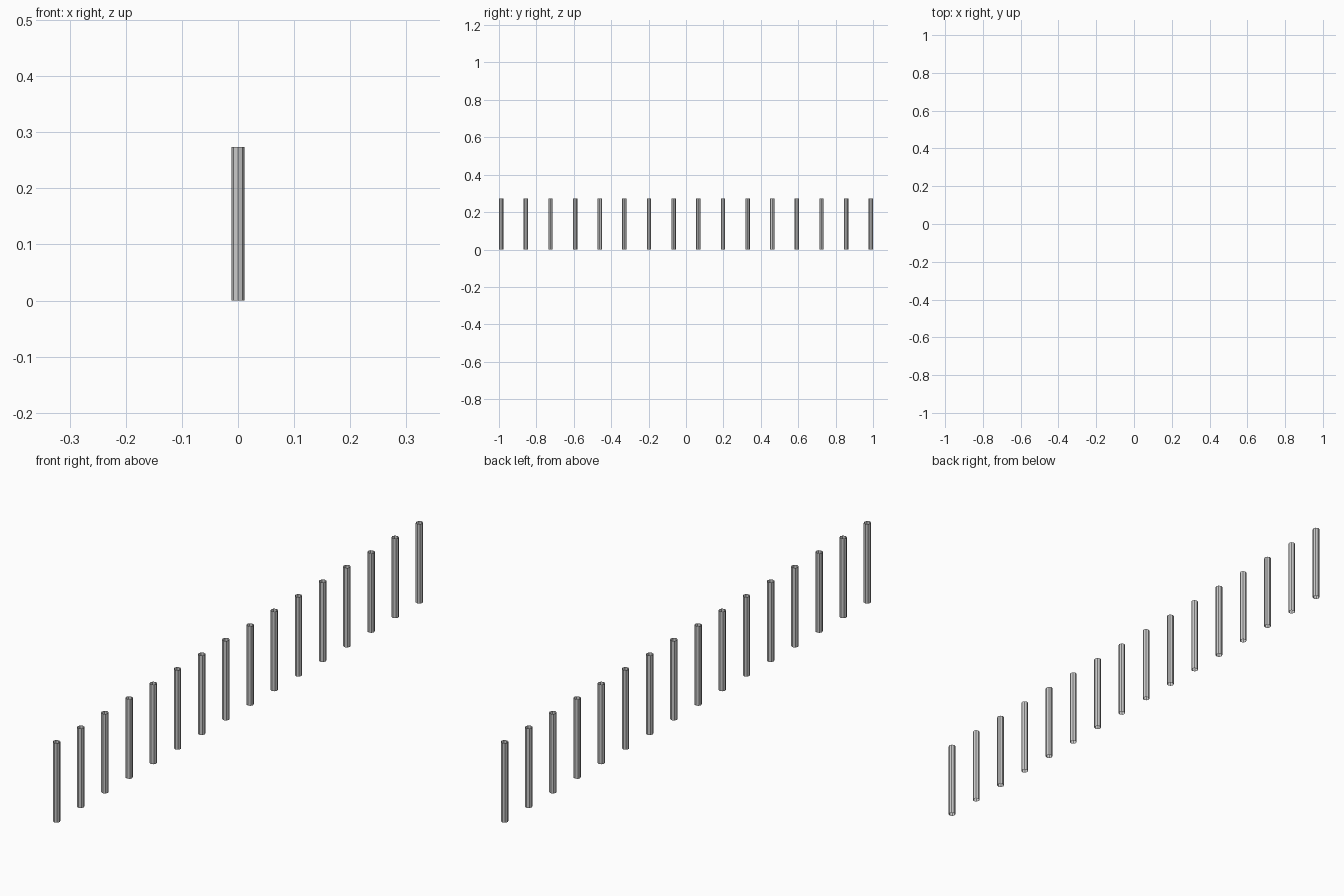
import bpy

if "Cube" in bpy.data.objects:
    bpy.data.objects.remove(bpy.data.objects["Cube"])

COUNT = 16        # posts in the row
RADIUS = 0.0118
HEIGHT = 0.274
END_Y = 1.0 - RADIUS


def add_post(index):
    """Open-ended eight-sided post standing on the ground."""
    y = -END_Y + 2 * END_Y * index / (COUNT - 1)
    bpy.ops.mesh.primitive_cylinder_add(
        vertices=8, radius=RADIUS, depth=HEIGHT,
        end_fill_type='NOTHING', location=(0, y, HEIGHT / 2))
    bpy.context.object.name = f"post_{index + 1:02d}"


# Straight, evenly spaced row of posts
for i in range(COUNT):
    add_post(i)
